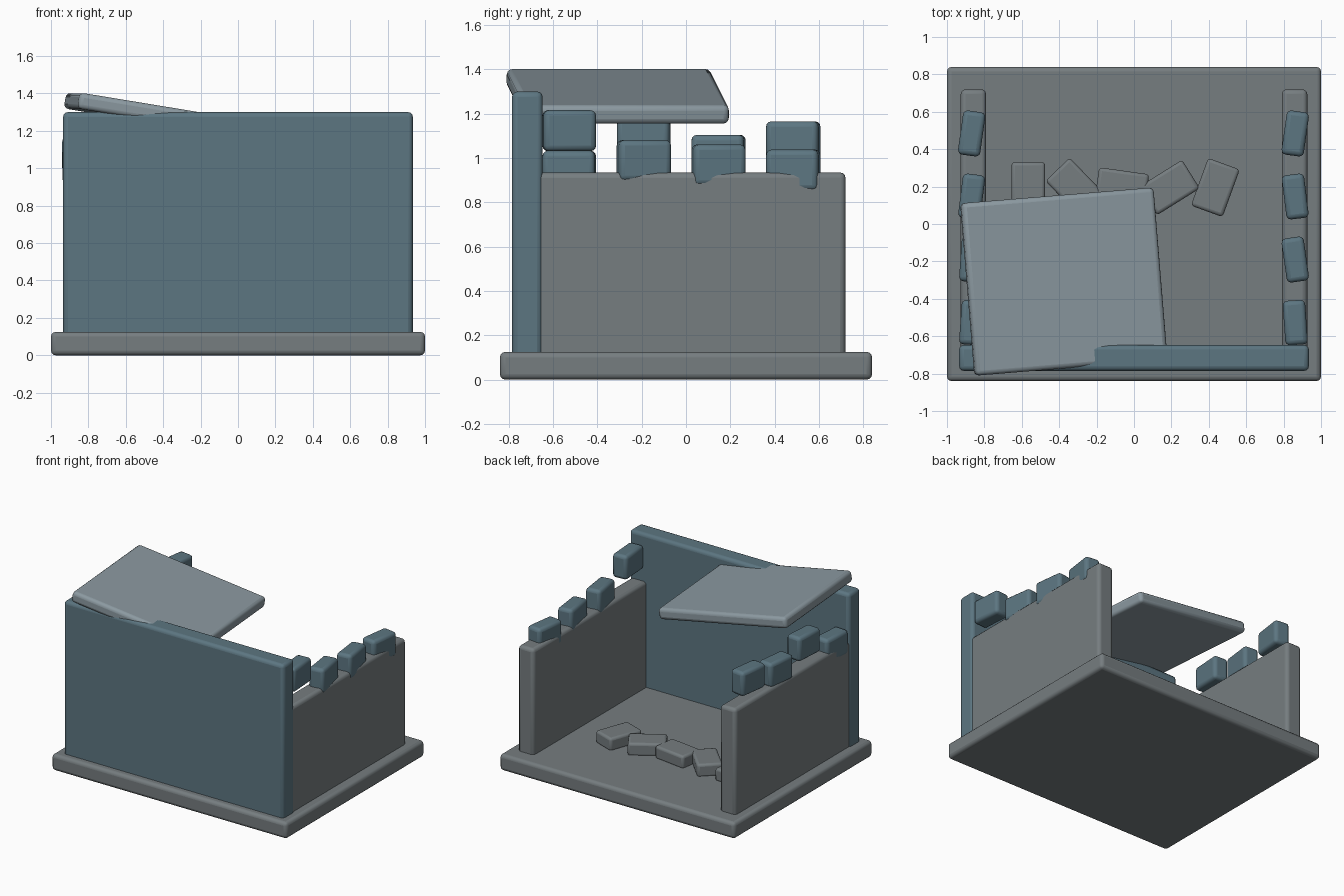
import bpy
from math import radians

if "Cube" in bpy.data.objects:
    bpy.data.objects.remove(bpy.data.objects["Cube"])


def material(name, rgb):
    m = bpy.data.materials.new(name)
    m.diffuse_color = (*rgb, 1)
    m.use_nodes = True
    m.node_tree.nodes["Principled BSDF"].inputs["Base Color"].default_value = m.diffuse_color
    return m


BLUE = material("blue_stone", (0.107, 0.18, 0.22))
GREY = material("grey_stone", (0.18, 0.205, 0.215))
PALE = material("pale_slab", (0.26, 0.32, 0.355))


def block(name, centre, size, mat, rot=(0, 0, 0), bevel=0.025):
    """Box with softly rounded edges; rot in degrees."""
    bpy.ops.mesh.primitive_cube_add(size=1, location=centre)
    ob = bpy.context.object
    ob.name = name
    ob.scale = size
    bpy.ops.object.transform_apply(location=False, rotation=False, scale=True)
    ob.rotation_euler = [radians(a) for a in rot]
    mod = ob.modifiers.new("round_edges", 'BEVEL')
    mod.width = bevel
    mod.segments = 3
    ob.data.materials.append(mat)
    bpy.ops.object.shade_smooth_by_angle(angle=radians(35))
    return ob


# Floor slab
block("floor", (0, 0, 0.0625), (2, 1.68, 0.125), GREY)

# Tall intact front wall
block("front_wall", (0, -0.716, 0.70), (1.87, 0.138, 1.20), BLUE)

# Broken side walls
for side, s in (("left", -1), ("right", 1)):
    block(side + "_wall", (s * 0.859, 0.018, 0.517),
          (0.135, 1.404, 0.835), GREY)

# Loose stones on top of the side walls: (centre height, twist), front to back
rows = {
    "left": (-0.868, [(0.94, -4), (1.085, -4), (1.012, -7), (1.073, -8)]),
    "right": (0.862, [(1.123, 4), (0.988, 8), (0.968, 7), (0.945, -8)]),
}
for side, (x, stones) in rows.items():
    for i, (z, twist) in enumerate(stones):
        block(f"{side}_stone_{i + 1}", (x, -0.527 + 0.337 * i, z),
              (0.12, 0.238, 0.185), BLUE, (0, 0, twist))

# Fallen, tilted roof slab
block("roof_slab", (-0.375, -0.308, 1.278), (1.045, 0.925, 0.086), PALE,
      (0, 9.3, 4.7))

# Rubble on the floor: (x, twist)
for i, (x, twist) in enumerate([(-0.565, 90), (-0.315, -46), (-0.065, -8),
                                (0.19, 32), (0.435, 70)]):
    block(f"rubble_{i + 1}", (x, 0.195, 0.165), (0.27, 0.18, 0.10), GREY,
          (0, 0, twist), 0.018)
